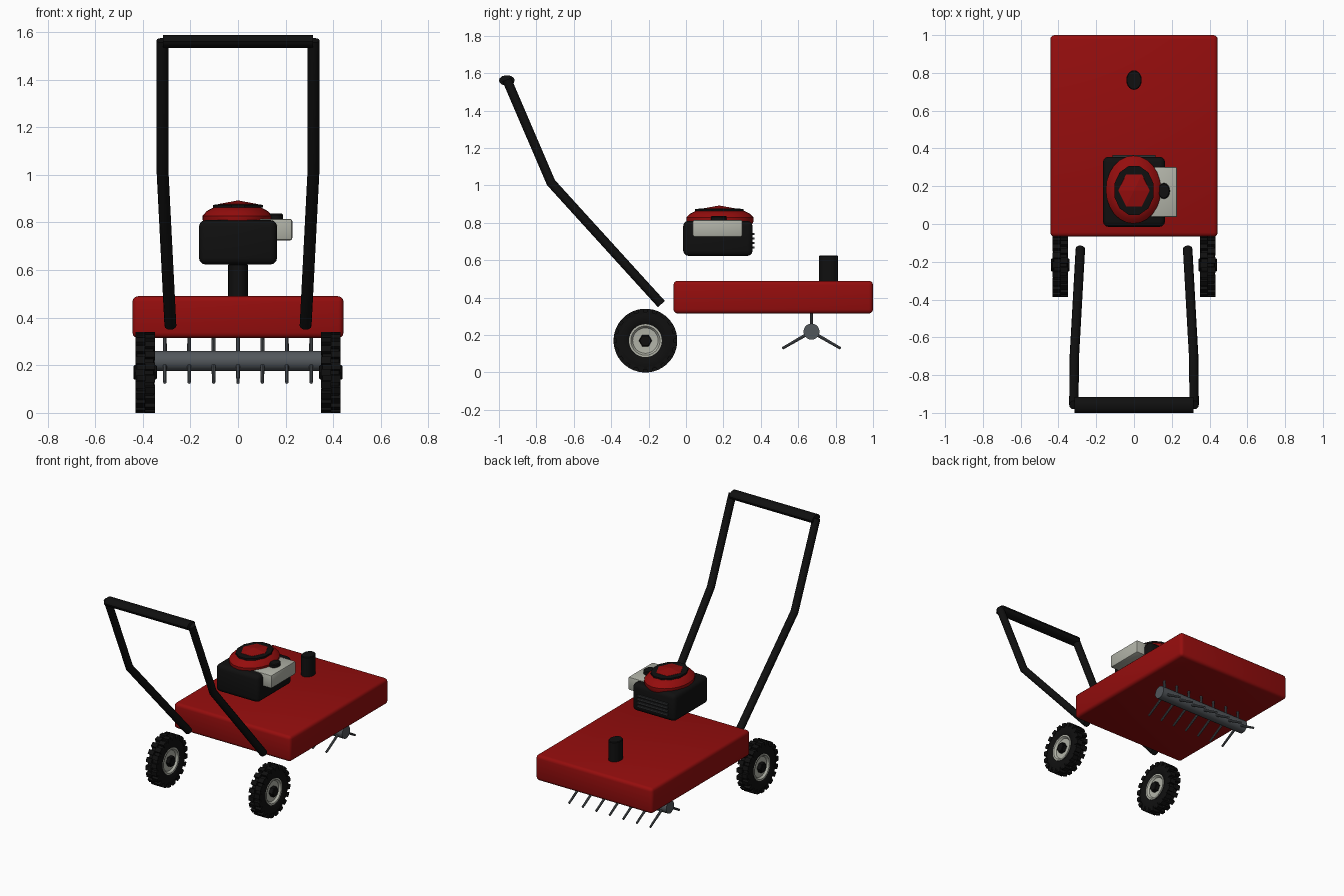
import bpy, bmesh, math
from mathutils import Vector, Matrix

if "Cube" in bpy.data.objects:
    bpy.data.objects.remove(bpy.data.objects["Cube"])


def material(name, rgb):
    m = bpy.data.materials.new(name)
    m.diffuse_color = (*rgb, 1)
    m.use_nodes = True
    m.node_tree.nodes["Principled BSDF"].inputs["Base Color"].default_value = m.diffuse_color
    return m


RED = material("red paint", (0.30, 0.004, 0.004))
BLACK = material("black", (0.005, 0.005, 0.005))
LIGHT = material("pale grey", (0.44, 0.45, 0.39))
STEEL = material("steel", (0.085, 0.095, 0.105))
SLAT = material("dark grey", (0.03, 0.032, 0.034))


def finish(name, bm, mats, smooth=True):
    bmesh.ops.recalc_face_normals(bm, faces=bm.faces)
    me = bpy.data.meshes.new(name)
    bm.to_mesh(me)
    bm.free()
    ob = bpy.data.objects.new(name, me)
    bpy.context.collection.objects.link(ob)
    for m in (mats if isinstance(mats, list) else [mats]):
        me.materials.append(m)
    if smooth:
        bpy.ops.object.select_all(action='DESELECT')
        ob.select_set(True)
        bpy.context.view_layer.objects.active = ob
        bpy.ops.object.shade_smooth_by_angle(angle=math.radians(35))
    return ob


def box(name, lo, hi, mat, bevel=0.0, segs=3):
    lo, hi = Vector(lo), Vector(hi)
    bm = bmesh.new()
    bmesh.ops.create_cube(bm, size=1, matrix=Matrix.Translation((lo + hi) / 2) @ Matrix.Diagonal((*(hi - lo), 1)))
    if bevel:
        bmesh.ops.bevel(bm, geom=bm.edges[:], offset=bevel, segments=segs, profile=0.5, affect='EDGES')
    return finish(name, bm, mat)


def loft(bm, rings, closed=False):
    """Skin a list of equal-length point rings; cap the ends unless closed."""
    vs = [[bm.verts.new(p) for p in r] for r in rings]
    n = len(vs[0])
    for k in range(len(vs) if closed else len(vs) - 1):
        a, b = vs[k], vs[(k + 1) % len(vs)]
        for i in range(n):
            bm.faces.new((a[i], a[(i + 1) % n], b[(i + 1) % n], b[i]))
    if not closed:
        bm.faces.new(vs[0])
        bm.faces.new(vs[-1])


def stack(name, centre, levels, n, mat, start=0.0, closed=False, smooth=True):
    """Elliptical rings (rx, ry, z) stacked upwards."""
    bm = bmesh.new()
    ang = [start + 2 * math.pi * i / n for i in range(n)]
    loft(bm, [[(centre[0] + rx * math.cos(a), centre[1] + ry * math.sin(a), z) for a in ang]
              for rx, ry, z in levels], closed)
    return finish(name, bm, mat, smooth)


def lathe_x(name, centre, profile, n, mat, closed=False):
    """Rings (x offset, radius) turned round a sideways axle."""
    bm = bmesh.new()
    ang = [2 * math.pi * i / n for i in range(n)]
    cx, cy, cz = centre
    loft(bm, [[(cx + x, cy + r * math.cos(a), cz + r * math.sin(a)) for a in ang]
              for x, r in profile], closed)
    return finish(name, bm, mat)


# Deck
box("deck", (-0.443, -0.067, 0.315), (0.443, 1.0, 0.49), RED, 0.022)

# Wheels: tyre, staggered tread lugs, dished rim and hexagonal hub
WY, WZ = -0.217, 0.17
for side, label in ((-1, "left"), (1, "right")):
    c = (side * 0.39, WY, WZ)
    lathe_x(label + "_tyre", c, [(-0.028, 0.084), (-0.038, 0.10), (-0.040, 0.135), (-0.034, 0.154),
                                 (0.034, 0.154), (0.040, 0.135), (0.038, 0.10), (0.028, 0.084)], 40, BLACK, True)
    bm = bmesh.new()
    lugs = 20
    for row in (-1, 1):
        for i in range(lugs):
            a = 2 * math.pi * (i + (0.5 if row > 0 else 0)) / lugs
            m = (Matrix.Translation(c) @ Matrix.Rotation(a, 4, 'X')
                 @ Matrix.Translation((row * 0.0205, 0, 0.155)) @ Matrix.Diagonal((0.041, 0.030, 0.030, 1)))
            bmesh.ops.create_cube(bm, size=1, matrix=m)
    finish(label + "_tread", bm, BLACK, False)
    lathe_x(label + "_rim", c, [(-0.020, 0.045), (-0.022, 0.068), (-0.035, 0.078), (-0.035, 0.088),
                                (0.035, 0.088), (0.035, 0.078), (0.022, 0.068), (0.020, 0.045)], 32, LIGHT)
    lathe_x(label + "_hub", c, [(-0.049, 0.030), (-0.045, 0.035), (0.045, 0.035), (0.049, 0.030)], 6, BLACK)

# Handle: two bent legs joined by a flattened grip bar
for side, label in ((-1, "left"), (1, "right")):
    path = [Vector((side * 0.284, -0.132, 0.366)), Vector((side * 0.317, -0.722, 1.015)),
            Vector((side * 0.318, -0.958, 1.565))]
    dirs = [(path[1] - path[0]).normalized(), None, (path[2] - path[1]).normalized()]
    dirs[1] = (dirs[0] + dirs[2]).normalized()
    rings = []
    for p, d in zip(path, dirs):
        u = Vector((1, 0, 0))
        u = (u - d * u.dot(d)).normalized()
        v = d.cross(u)
        rings.append([p + 0.025 * (u * math.cos(a) + v * math.sin(a))
                      for a in (2 * math.pi * i / 12 for i in range(12))])
    bm = bmesh.new()
    loft(bm, rings)
    finish(label + "_handle_leg", bm, BLACK)
bm = bmesh.new()
loft(bm, [[(x, -0.958 + 0.042 * math.cos(a), 1.561 + 0.028 * math.sin(a))
           for a in (2 * math.pi * i / 14 for i in range(14))] for x in (-0.316, 0.316)])
finish("grip_bar", bm, BLACK)

# Engine block and cooling slats on its back
EY = 0.178
box("engine_block", (-0.164, -0.015, 0.623), (0.164, 0.356, 0.81), BLACK, 0.028)
for i in range(4):
    z = 0.662 + 0.024 * i
    box("cooling_slat_%d" % (i + 1), (-0.115, 0.34, z), (0.115, 0.366, z + 0.012), SLAT)

# Engine cover: low dome, black collar and pointed hexagonal cap
stack("engine_cover", (-0.003, EY + 0.004), [(0.140, 0.174, 0.795), (0.146, 0.180, 0.812), (0.146, 0.180, 0.828),
                                  (0.128, 0.160, 0.848), (0.095, 0.125, 0.866)], 24, RED)
stack("cover_collar", (0, EY), [(0.108, 0.134, 0.862), (0.108, 0.134, 0.874), (0.080, 0.100, 0.876)],
      12, BLACK, math.pi / 12)
stack("starter_cap", (0, EY), [(0.085, 0.100, 0.872), (0.083, 0.098, 0.877), (0.003, 0.003, 0.892)],
      6, RED, 0, smooth=False)

# Side tank with filler knob
box("side_tank", (0.09, 0.036, 0.725), (0.228, 0.302, 0.815), LIGHT, 0.009, 2)
stack("filler_knob", (0.158, 0.175), [(0.032, 0.042, 0.81), (0.032, 0.042, 0.832), (0.027, 0.037, 0.837)], 16, BLACK)

# Post on the deck
stack("deck_post", (0, 0.762), [(0.041, 0.052, 0.48), (0.041, 0.052, 0.621), (0.037, 0.048, 0.625)], 20, BLACK)

# Tine rotor: drum with seven rows of three tines
RY, RZ = 0.671, 0.218
lathe_x("rotor_drum", (0, RY, RZ), [(-0.35, 0.043), (0.35, 0.043)], 20, STEEL)
bm = bmesh.new()
for i in range(7):
    x = (i - 3) * 0.1025
    for k in range(3):
        m = (Matrix.Translation((x, RY, RZ)) @ Matrix.Rotation(2 * math.pi * k / 3, 4, 'X')
             @ Matrix.Translation((0, 0, 0.09)))
        bmesh.ops.create_cone(bm, cap_ends=True, segments=8, radius1=0.009, radius2=0.007, depth=0.18, matrix=m)
finish("rotor_tines", bm, STEEL)
